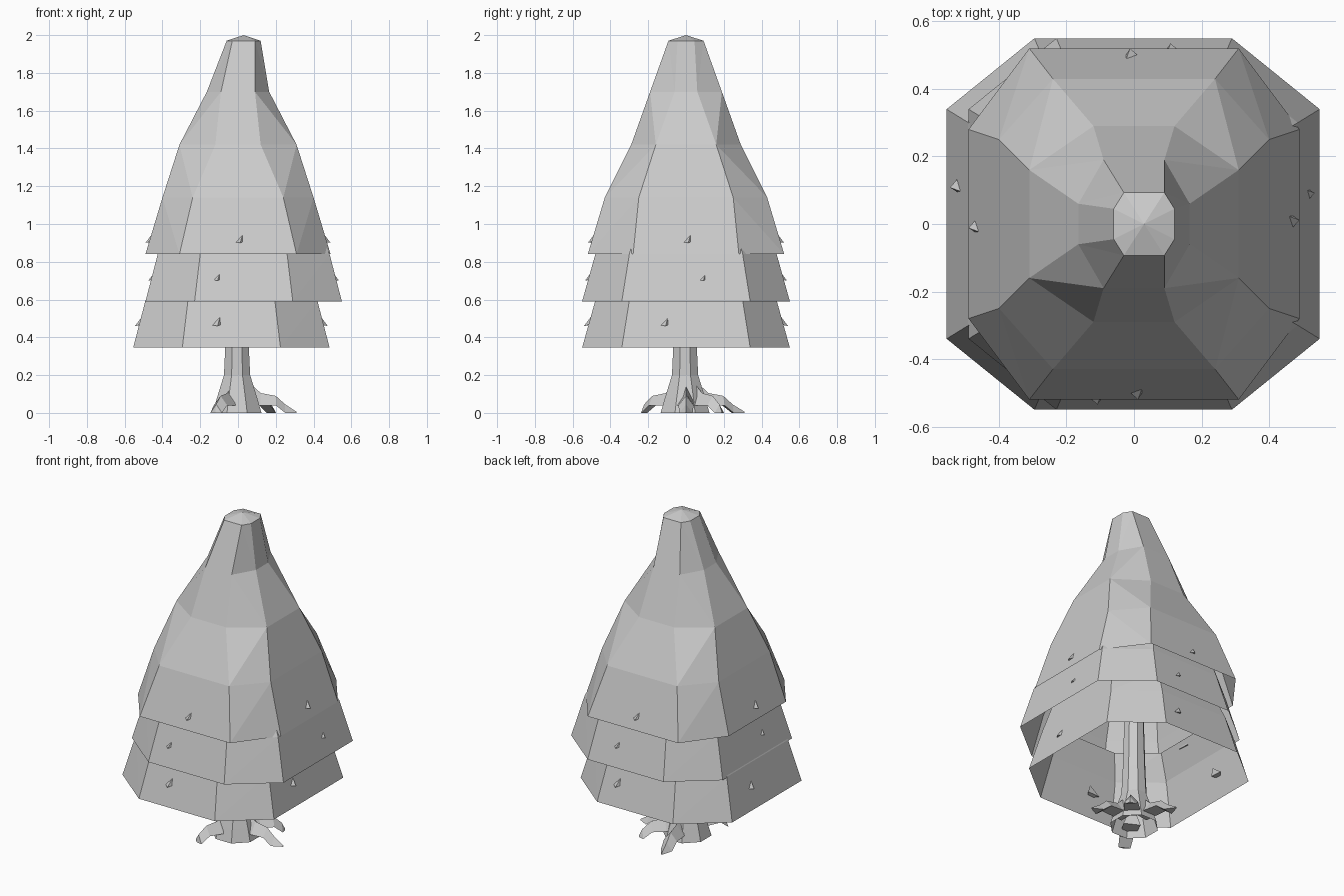
import bpy, bmesh, math
from mathutils import Vector

cube = bpy.data.objects.get("Cube")
if cube:
    bpy.data.objects.remove(cube)

grey = bpy.data.materials.new("plain grey")
grey.use_nodes = True
GREY = (0.6, 0.6, 0.6, 1)
grey.diffuse_color = GREY
grey.node_tree.nodes["Principled BSDF"].inputs["Base Color"].default_value = GREY


def finish(name, bm, recalc=True):
    if recalc:
        bmesh.ops.recalc_face_normals(bm, faces=bm.faces)
    mesh = bpy.data.meshes.new(name)
    bm.to_mesh(mesh)
    bm.free()
    mesh.materials.append(grey)
    obj = bpy.data.objects.new(name, mesh)
    bpy.context.collection.objects.link(obj)
    return obj


def octagon(z, wide, corner_x, deep, corner_y, shift=0):
    """Chamfered rectangle, counter-clockwise from the front left corner."""
    quarter = [(-corner_x, -deep), (corner_x, -deep), (wide, -corner_y), (wide, corner_y)]
    pts = quarter + [(-x, -y) for x, y in quarter]
    return [(x + shift, y, z) for x, y in pts]


def loft(name, rings, tip=None):
    """Skin a list of rings and optionally close the top with a fan."""
    bm = bmesh.new()
    loops = [[bm.verts.new(p) for p in ring] for ring in rings]
    n = len(loops[0])
    for low, high in zip(loops, loops[1:]):
        for i in range(n):
            j = (i + 1) % n
            bm.faces.new((low[i], low[j], high[j], high[i]))
    if tip:
        top = bm.verts.new(tip)
        for i in range(n):
            bm.faces.new((loops[-1][i], loops[-1][(i + 1) % n], top))
    bmesh.ops.triangulate(bm, faces=bm.faces[:])
    return finish(name, bm, recalc=False)


# Tall upper foliage with a small faceted cap
loft("upper_foliage", [
    octagon(0.84, 0.49, 0.31, 0.52, 0.28),
    octagon(1.14, 0.40, 0.24, 0.43, 0.25),
    octagon(1.42, 0.31, 0.12, 0.29, 0.16),
    octagon(1.70, 0.165, 0.09, 0.19, 0.06),
    octagon(1.97, 0.09, 0.06, 0.093, 0.045, 0.03),
], tip=(0.03, 0, 2.0))

# Two open skirts, pushed to opposite sides
for name, z, shift in (("middle_skirt", 0.59, 0.03), ("lower_skirt", 0.345, -0.035)):
    loft(name, [
        octagon(z, 0.52, 0.26, 0.55, 0.34, shift),
        octagon(z + 0.25, 0.455, 0.23, 0.48, 0.30, shift),
        octagon(z + 0.40, 0.40, 0.20, 0.43, 0.26, shift * 0.5),
    ])


# Small chips of foliage lifted off each face
def chip(name, angle, side, out, z, size):
    bm = bmesh.new()
    turn = Vector((math.cos(angle), math.sin(angle), 0))
    across = Vector((-turn.y, turn.x, 0))
    shape = [(-size, -0.02, -size * 0.3), (size * 0.7, -0.02, size),
             (size, -0.02, -size * 0.2), (size * 0.3, 0.025, -size * 0.5)]
    v = [bm.verts.new(turn * (out + o) + across * (side + s) + Vector((0, 0, z + h)))
         for s, o, h in shape]
    for a, b, c in ((0, 1, 2), (0, 1, 3), (1, 2, 3), (0, 2, 3)):
        bm.faces.new((v[a], v[b], v[c]))
    finish(name, bm)


for k, face in enumerate(("left", "back", "right", "front")):
    angle = k * math.pi / 2
    sway = math.cos(angle)
    deep = abs(math.sin(angle)) * 0.03
    chip(face + "_upper_chip", angle, 0.0, 0.465 + deep, 0.92, 0.04)
    chip(face + "_middle_chip", angle, 0.08 - 0.2 * (k % 2), 0.48 + deep + 0.03 * sway, 0.72, 0.04)
    chip(face + "_lower_chip", angle, -0.12, 0.485 + deep - 0.035 * sway, 0.48, 0.04)


# Trunk with a flared foot
def trunk_ring(z, r):
    return [(r * math.cos(a) - 0.005, r * math.sin(a) - 0.005, z)
            for a in (math.tau * (i + 0.5) / 8 for i in range(8))]


loft("trunk", [trunk_ring(z, r) for z, r in
               ((0, 0.14), (0.08, 0.115), (0.2, 0.075), (0.36, 0.067), (0.95, 0.05))])


# Arched roots tapering to a point on the ground
def root(name, x, y):
    reach = math.hypot(x, y)
    way = Vector((x, y, 0)) / reach
    across = Vector((-way.y, way.x, 0))
    bm = bmesh.new()
    rows = []
    for t, half, top, base in ((0.05, 0.05, 0.17, 0.04), (0.12, 0.045, 0.105, 0.04),
                               (0.2, 0.04, 0.09, 0.04), (0.25, 0.035, 0.045, 0.0),
                               (reach, 0.004, 0.006, 0.0)):
        mid = way * t
        rows.append([bm.verts.new(mid - across * half + Vector((0, 0, base))),
                     bm.verts.new(mid + Vector((0, 0, top))),
                     bm.verts.new(mid + across * half + Vector((0, 0, base)))])
    for a, b in zip(rows, rows[1:]):
        for i in range(3):
            j = (i + 1) % 3
            bm.faces.new((a[i], a[j], b[j], b[i]))
    bm.faces.new(rows[0])
    bm.faces.new(rows[-1])
    finish(name, bm)


root("left_root", 0.31, 0.0)
root("back_root", -0.05, 0.31)
root("back_left_root", 0.19, 0.19)
root("front_root", -0.12, -0.23)
